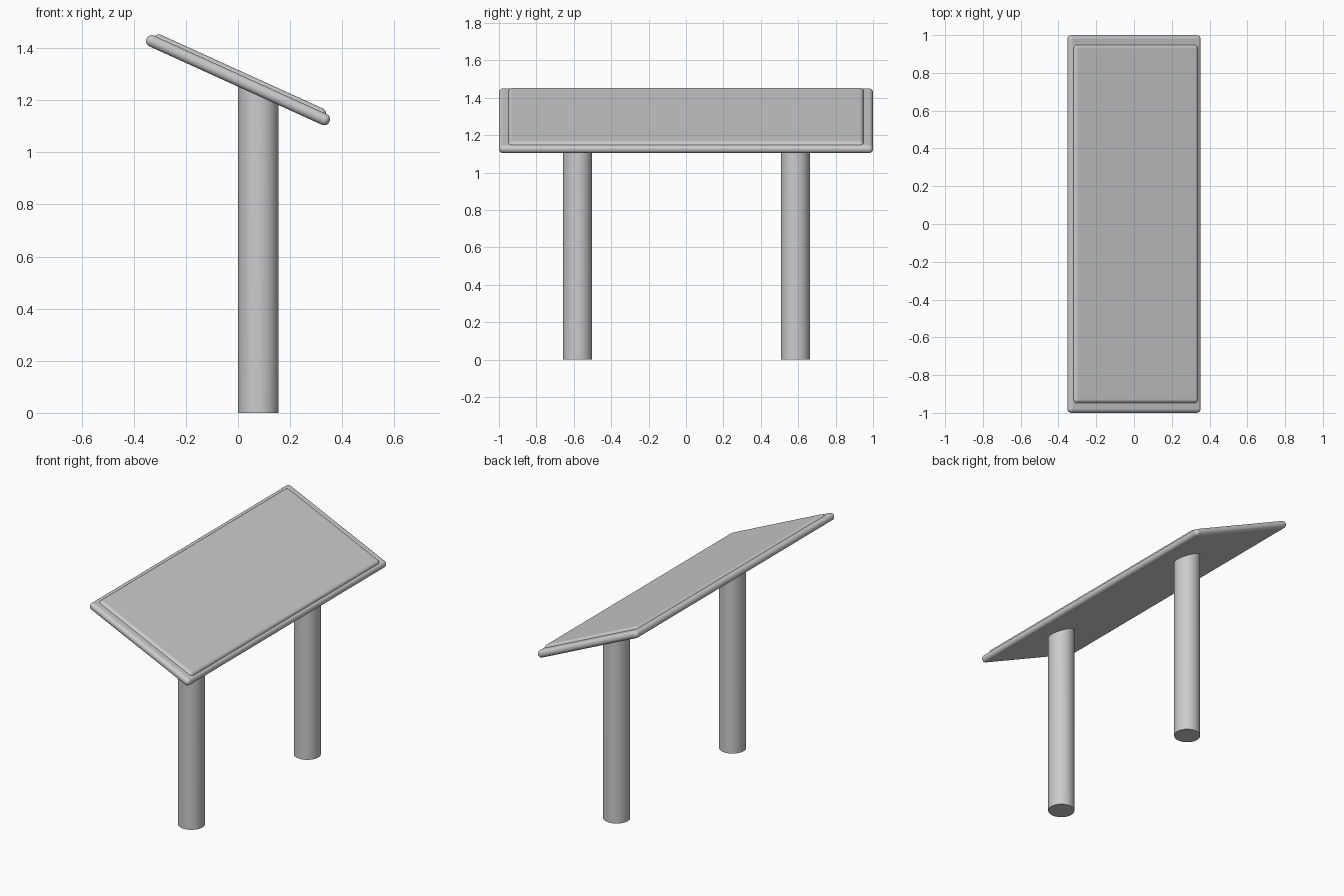
import bpy, math
from mathutils import Vector

if "Cube" in bpy.data.objects:
    bpy.data.objects.remove(bpy.data.objects["Cube"])

TILT = math.atan2(0.30, 0.66)
CENTRE = Vector((0, 0, 1.277))
NORMAL = Vector((math.sin(TILT), 0, math.cos(TILT)))


def smooth(obj):
    bpy.ops.object.select_all(action='DESELECT')
    obj.select_set(True)
    bpy.context.view_layer.objects.active = obj
    bpy.ops.object.shade_smooth_by_angle(angle=math.radians(35))


def rounded_slab(name, length, width, thickness, lift):
    bpy.ops.mesh.primitive_cube_add(size=1, location=CENTRE + NORMAL * lift)
    obj = bpy.context.object
    obj.name = name
    for v in obj.data.vertices:
        v.co = (v.co.x * length, v.co.y * width, v.co.z * thickness)
    obj.rotation_euler.y = TILT
    smooth(obj)
    for poly in obj.data.polygons:
        poly.use_smooth = True
    bevel = obj.modifiers.new("rounded_edges", 'BEVEL')
    bevel.width = thickness * 0.49
    bevel.segments = 8
    bevel.harden_normals = True
    return obj


# Tilted backing board with the raised display panel on top
rounded_slab("backing_board", 0.771, 2.0, 0.045, 0)
rounded_slab("display_panel", 0.725, 1.90, 0.045, 0.0135)


# Round posts, tops sloped to sit inside the board
def post(name, y):
    x, r = 0.078, 0.078
    bpy.ops.mesh.primitive_cylinder_add(vertices=48, radius=r, depth=1,
                                        location=(x, y, 0))
    obj = bpy.context.object
    obj.name = name
    for v in obj.data.vertices:
        if v.co.z > 0:
            v.co.z = CENTRE.z - (v.co.x + x) * math.tan(TILT) - 0.01
        else:
            v.co.z = 0
    smooth(obj)


post("front_post", -0.58)
post("back_post", 0.585)
